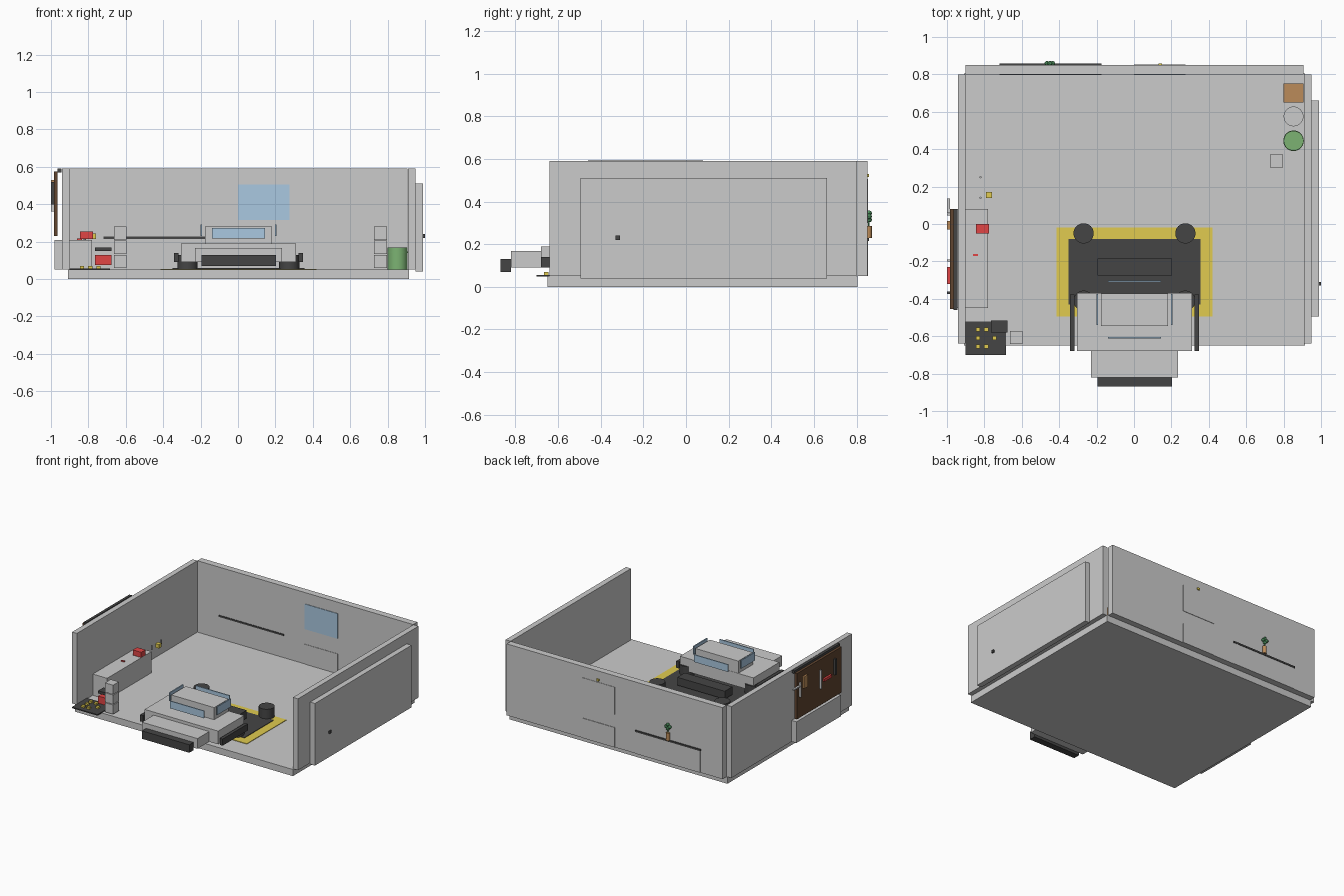
import bpy
from mathutils import Vector


def mat(name, r, g, b):
    m = bpy.data.materials.new(name)
    m.diffuse_color = (r, g, b, 1)
    return m


DARK = mat("dark", 0.06, 0.06, 0.06)
YELLOW = mat("yellow", 0.75, 0.6, 0.08)
RED = mat("red", 0.75, 0.06, 0.06)
BLUE = mat("glass", 0.4, 0.58, 0.75)
GREEN = mat("green", 0.2, 0.45, 0.17)
LEAF = mat("leaf", 0.08, 0.3, 0.12)
TAN = mat("tan", 0.5, 0.26, 0.1)
BROWN = mat("brown", 0.12, 0.06, 0.03)


def box(name, x0, x1, y0, y1, z0, z1, m=None):
    """Axis-aligned box from its limits."""
    lo, hi = Vector((x0, y0, z0)), Vector((x1, y1, z1))
    bpy.ops.mesh.primitive_cube_add(size=1, location=(lo + hi) / 2)
    o = bpy.context.object
    o.name = name
    o.scale = hi - lo
    bpy.ops.object.transform_apply(location=False, rotation=False, scale=True)
    if m:
        o.data.materials.append(m)
    return o


def cyl(name, x, y, r, z0, z1, m=None, n=32):
    """Upright cylinder."""
    bpy.ops.mesh.primitive_cylinder_add(vertices=n, radius=r, depth=z1 - z0,
                                        location=(x, y, (z0 + z1) / 2))
    o = bpy.context.object
    o.name = name
    if m:
        o.data.materials.append(m)
    bpy.ops.object.shade_smooth_by_angle()
    return o


# Room shell
box("floor", -0.91, 0.915, -0.65, 0.805, 0, 0.05)
box("back_wall", -0.90, 0.905, 0.80, 0.85, 0.05, 0.59)
box("left_wall", -0.94, -0.90, -0.64, 0.80, 0.05, 0.59)
box("right_wall", 0.908, 0.95, -0.64, 0.80, 0.05, 0.59)
box("side_door", 0.95, 0.99, -0.495, 0.66, 0.04, 0.51)
box("door_knob", 0.99, 1.0, -0.33, -0.31, 0.22, 0.24, DARK)

# Window, cabinet under it and lamp
box("window", 0.0, 0.275, 0.796, 0.802, 0.315, 0.505, BLUE)
box("window_frame", 0.0, 0.275, 0.802, 0.853, 0.3, 0.505)
box("low_cabinet", 0.0, 0.275, 0.797, 0.854, 0.05, 0.20)
box("wall_lamp", 0.13, 0.15, 0.848, 0.858, 0.515, 0.53, YELLOW)

# Counter on the back wall with a potted plant
box("counter", -0.715, -0.18, 0.80, 0.854, 0.05, 0.215)
box("counter_top", -0.72, -0.175, 0.796, 0.857, 0.215, 0.228, DARK)
cyl("plant_pot", -0.45, 0.857, 0.014, 0.228, 0.285, TAN, 16)
cyl("plant_stem", -0.45, 0.857, 0.004, 0.285, 0.33, LEAF, 8)
for i, (dx, dz) in enumerate([(-0.015, 0.33), (0.015, 0.33), (0, 0.345), (0, 0.315)]):
    bpy.ops.mesh.primitive_ico_sphere_add(subdivisions=2, radius=0.013,
                                          location=(-0.45 + dx, 0.859, dz))
    o = bpy.context.object
    o.name = f"plant_leaf_{i}"
    o.data.materials.append(LEAF)

# Workbench through the left wall, with tools on it
box("workbench", -0.98, -0.78, -0.45, 0.08, 0.05, 0.21)
box("bench_toolbox", -0.845, -0.775, -0.05, 0.0, 0.215, 0.255, RED)
box("bench_tool", -0.86, -0.835, -0.17, -0.16, 0.21, 0.218, RED)
box("work_lamp_head", -0.79, -0.76, 0.14, 0.17, 0.215, 0.245, YELLOW)
for y in (0.14, 0.25):
    cyl("work_lamp_post", -0.82, y, 0.006, 0.19, 0.225, None, 8)

# Tool board with hanging tools
box("tool_board", -0.984, -0.965, -0.455, 0.08, 0.23, 0.575, BROWN)
box("tool_board_rail", -0.965, -0.945, -0.46, 0.08, 0.57, 0.592, DARK)
for name, y0, y1, z0, z1, m in [
        ("wrench", 0.045, 0.055, 0.39, 0.5, None),
        ("pry_bar", 0.06, 0.135, 0.47, 0.48, None),
        ("hammer_handle", -0.03, 0.015, 0.44, 0.53, TAN),
        ("saw_blade", -0.2, -0.19, 0.36, 0.5, None),
        ("clamp", -0.32, -0.23, 0.40, 0.42, RED),
        ("file", -0.375, -0.36, 0.4, 0.52, DARK)]:
    box(name, -0.999, -0.984, y0, y1, z0, z1, m)

# Pallet with yellow blocks, toolbox
box("pallet", -0.90, -0.685, -0.70, -0.52, 0.048, 0.056, DARK)
for x, y in [(-0.835, -0.565), (-0.79, -0.565), (-0.835, -0.61),
             (-0.745, -0.61), (-0.835, -0.655), (-0.79, -0.655)]:
    box("yellow_block", x - 0.011, x + 0.011, y - 0.011, y + 0.011, 0.052, 0.07, YELLOW)
box("red_toolbox", -0.765, -0.675, -0.58, -0.515, 0.075, 0.13, RED)
box("toolbox_handle", -0.765, -0.675, -0.58, -0.515, 0.15, 0.17, DARK)

# Stacks of small boxes
for x, y in [(-0.63, -0.607), (0.762, 0.337)]:
    for k in range(3):
        z = 0.06 + 0.075 * k
        box("stacked_box", x - 0.034, x + 0.034, y - 0.034, y + 0.034, z, z + 0.07)

# Storage in the back right corner
box("crate", 0.80, 0.907, 0.65, 0.752, 0.05, 0.15, TAN)
cyl("grey_drum", 0.853, 0.575, 0.053, 0.05, 0.17)
cyl("green_drum", 0.853, 0.445, 0.053, 0.05, 0.17, GREEN)
cyl("green_drum_rim", 0.853, 0.445, 0.055, 0.14, 0.148, GREEN)

# Car bay floor marking
box("bay_marking", -0.415, 0.42, -0.495, -0.02, 0.045, 0.054, YELLOW)
box("bay_mat", -0.35, 0.355, -0.43, -0.08, 0.05, 0.058, DARK)

# Car
box("car_body", -0.305, 0.31, -0.68, -0.37, 0.09, 0.19)
box("car_hood", -0.23, 0.235, -0.82, -0.68, 0.09, 0.167)
box("car_cabin", -0.177, 0.182, -0.545, -0.372, 0.185, 0.282)
box("front_bumper", -0.195, 0.202, -0.87, -0.82, 0.07, 0.13, DARK)
box("rear_bumper", -0.195, 0.202, -0.275, -0.185, 0.07, 0.13, DARK)
box("windshield", -0.14, 0.145, -0.613, -0.605, 0.217, 0.272, BLUE)
box("rear_window", -0.14, 0.145, -0.309, -0.301, 0.217, 0.272, BLUE)
for s in (-1, 1):
    c = 0.0025
    sx = sorted((c + s * 0.194, c + s * 0.203))
    box("side_window", *sx, -0.54, -0.375, 0.23, 0.292, BLUE)
    sx = sorted((c + s * 0.321, c + s * 0.345))
    box("side_skirt", *sx, -0.68, -0.378, 0.09, 0.14, DARK)
    for y in (-0.05, -0.41):
        cyl("wheel", c + s * 0.272, y, 0.054, 0.05, 0.13, DARK)
